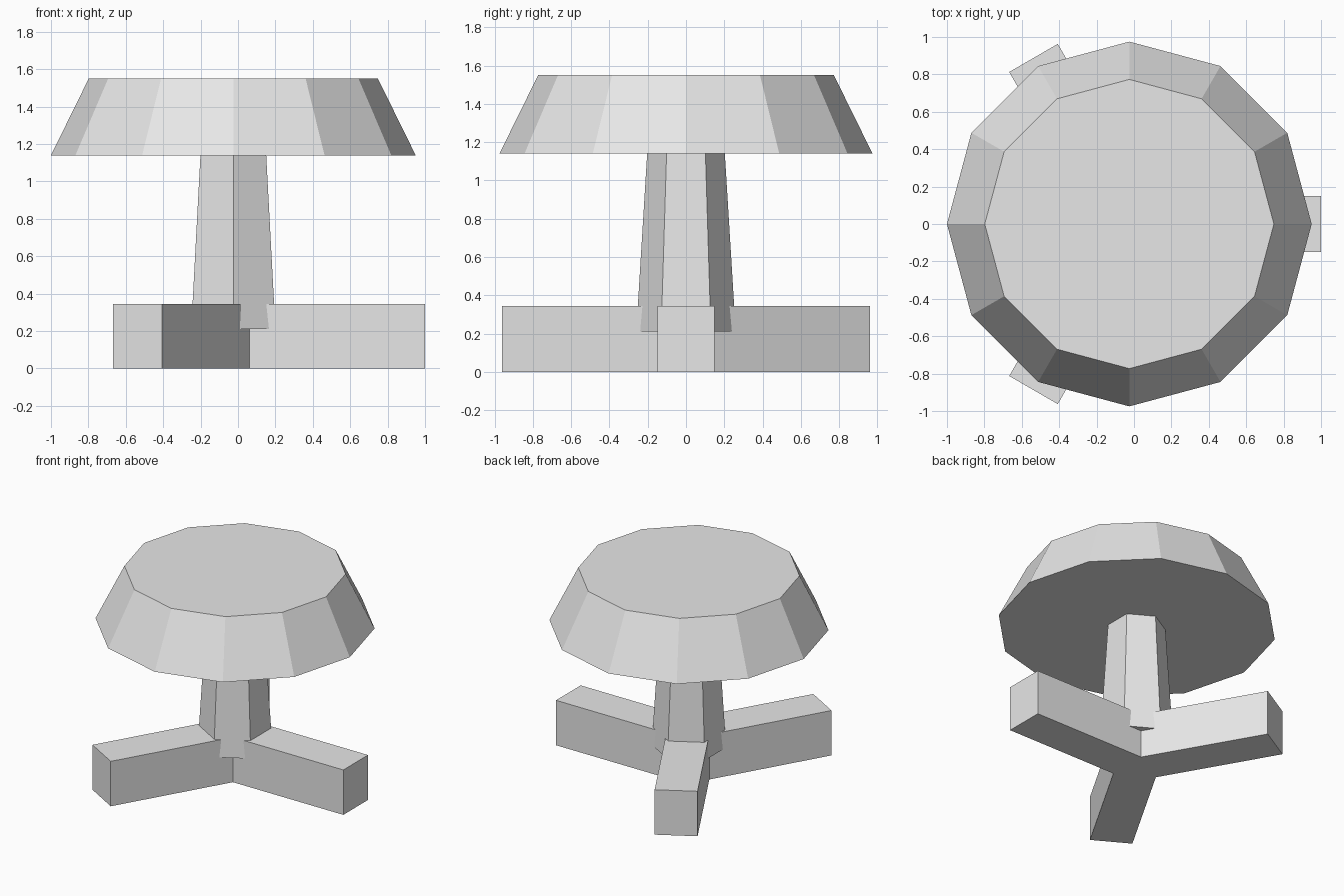
import bpy, bmesh, math

if "Cube" in bpy.data.objects:
    bpy.data.objects.remove(bpy.data.objects["Cube"])

CX = -0.025  # shared axis of seat, column and feet

grey = bpy.data.materials.new("light_grey")
grey.diffuse_color = (0.8, 0.8, 0.8, 1)
grey.use_nodes = True
grey.node_tree.nodes["Principled BSDF"].inputs["Base Color"].default_value = grey.diffuse_color


def add_object(name, bm):
    bmesh.ops.recalc_face_normals(bm, faces=bm.faces)
    mesh = bpy.data.meshes.new(name)
    bm.to_mesh(mesh)
    bm.free()
    mesh.materials.append(grey)
    obj = bpy.data.objects.new(name, mesh)
    bpy.context.collection.objects.link(obj)
    return obj


def polar(radius, angle):
    return CX + radius * math.cos(angle), radius * math.sin(angle)


def tapered_prism(name, sides, r_low, r_high, z_low, z_high, turn=0.0):
    bm = bmesh.new()
    rings = []
    for r, z in ((r_low, z_low), (r_high, z_high)):
        rings.append([bm.verts.new((*polar(r, turn + 2 * math.pi * i / sides), z))
                      for i in range(sides)])
    low, high = rings
    for i in range(sides):
        j = (i + 1) % sides
        bm.faces.new((low[i], low[j], high[j], high[i]))
    bm.faces.new(low)
    bm.faces.new(high)
    return add_object(name, bm)


def three_armed_base(name, length, half_width, height):
    # Outline of three bars meeting in the middle, extruded upward
    bm = bmesh.new()
    tip = math.hypot(length, half_width)
    spread = math.atan2(half_width, length)
    notch = half_width / math.sin(math.pi / 3)
    outline = []
    for k in range(3):
        a = 2 * math.pi * k / 3
        for r, angle in ((tip, a - spread), (tip, a + spread), (notch, a + math.pi / 3)):
            outline.append(bm.verts.new((*polar(r, angle), 0)))
    face = bm.faces.new(outline)
    new = bmesh.ops.extrude_face_region(bm, geom=[face], use_keep_orig=True)["geom"]
    verts = [v for v in new if isinstance(v, bmesh.types.BMVert)]
    bmesh.ops.translate(bm, verts=verts, vec=(0, 0, height))
    return add_object(name, bm)


# Twelve-sided seat, six-sided column, three-armed base
tapered_prism("seat", 12, 0.975, 0.773, 1.14, 1.55)
tapered_prism("column", 6, 0.26, 0.203, 0.21, 1.14, math.pi / 6)
three_armed_base("feet", 1.025, 0.15, 0.345)
